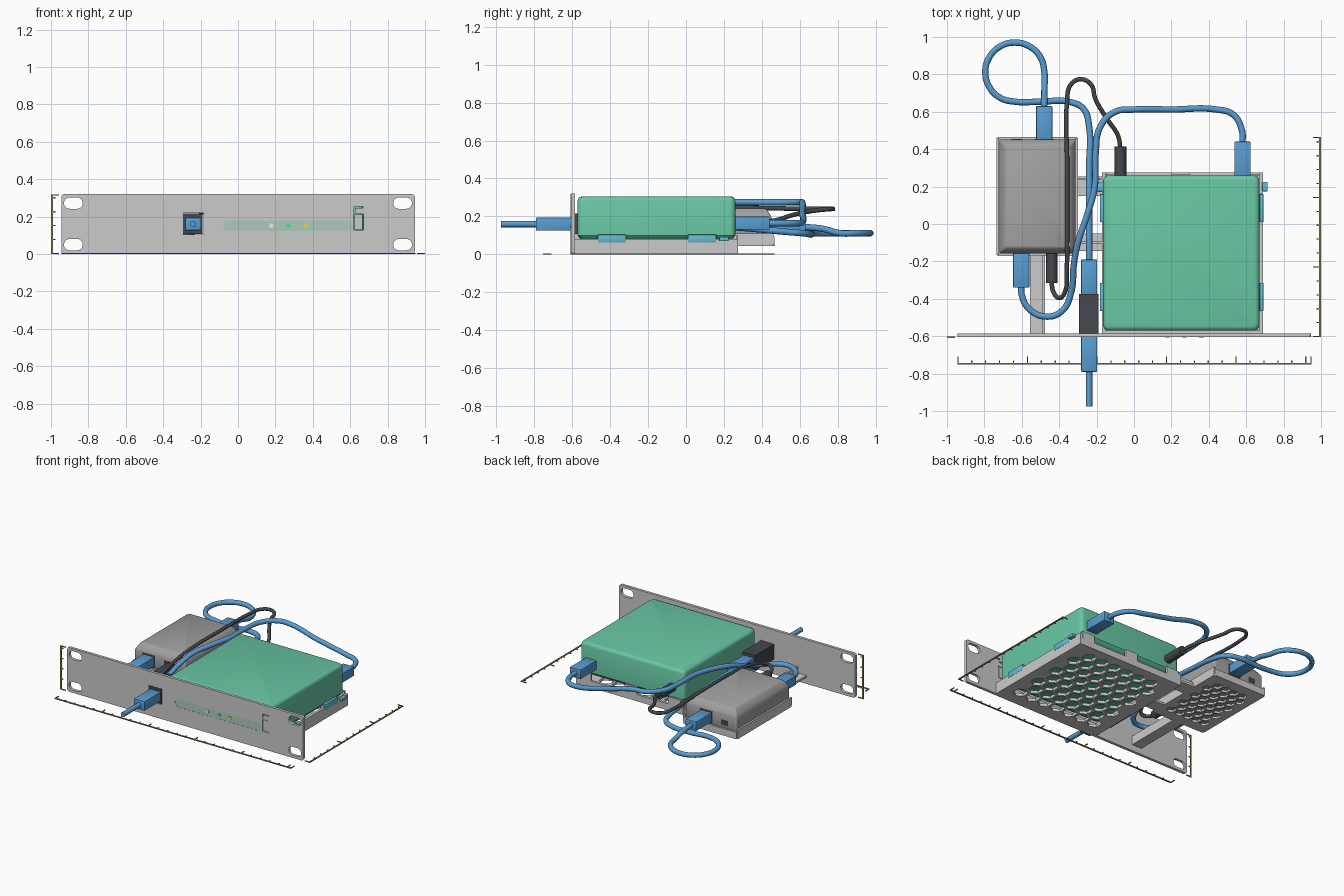
import bpy, bmesh, math
from mathutils import Vector


def material(name, rgb):
    m = bpy.data.materials.new(name)
    m.diffuse_color = (*rgb, 1)
    return m


GREEN = material("green", (0.14, 0.57, 0.37))
BLUE = material("blue", (0.10, 0.34, 0.65))
DARK = material("dark", (0.06, 0.065, 0.075))
CASE = material("case_grey", (0.36, 0.36, 0.36))
CYAN = material("cyan", (0.14, 0.50, 0.65))
BROWN = material("ruler_brown", (0.35, 0.26, 0.10))
PALE = material("pale_green", (0.42, 0.60, 0.50))
WHITE = material("lamp_white", (0.8, 0.85, 0.8))
LAMP = material("lamp_green", (0.05, 0.8, 0.3))
AMBER = material("lamp_amber", (0.8, 0.65, 0.1))


def add(name, data, mat=None):
    ob = bpy.data.objects.new(name, data)
    bpy.context.collection.objects.link(ob)
    if mat:
        data.materials.append(mat)
    return ob


def boxes(name, blocks, mat=None, bevel=0):
    """Blocks given as (x0, x1, y0, y1, z0, z1)."""
    bm = bmesh.new()
    for x0, x1, y0, y1, z0, z1 in blocks:
        vs = bmesh.ops.create_cube(bm, size=1)["verts"]
        bmesh.ops.scale(bm, vec=(x1 - x0, y1 - y0, z1 - z0), verts=vs)
        bmesh.ops.translate(bm, vec=((x0 + x1) / 2, (y0 + y1) / 2, (z0 + z1) / 2), verts=vs)
    if bevel:
        bmesh.ops.bevel(bm, geom=bm.edges[:], offset=bevel, segments=2, affect='EDGES', profile=0.5)
    me = bpy.data.meshes.new(name)
    bm.to_mesh(me)
    bm.free()
    return add(name, me, mat)


def rounded(x0, x1, y0, y1, r, n=6):
    pts = []
    for i, (cx, cy) in enumerate([(x1 - r, y1 - r), (x0 + r, y1 - r), (x0 + r, y0 + r), (x1 - r, y0 + r)]):
        for k in range(n + 1):
            a = math.pi / 2 * (i + k / n)
            pts.append((cx + r * math.cos(a), cy + r * math.sin(a)))
    return pts


def rect(x0, x1, y0, y1):
    return [(x0, y0), (x1, y0), (x1, y1), (x0, y1)]


def loft(name, x0, x1, y0, y1, r, profile, mat):
    """Rounded box built from stacked (inset, z) outlines."""
    bm = bmesh.new()
    rings = [[bm.verts.new((x, y, z)) for x, y in
              rounded(x0 + i, x1 - i, y0 + i, y1 - i, r)] for i, z in profile]
    for a, b in zip(rings, rings[1:]):
        for k in range(len(a)):
            j = (k + 1) % len(a)
            bm.faces.new((a[k], a[j], b[j], b[k]))
    bm.faces.new(rings[0][::-1])
    bm.faces.new(rings[-1])
    me = bpy.data.meshes.new(name)
    bm.to_mesh(me)
    bm.free()
    return add(name, me, mat)


def plate(name, outlines, thick, loc, upright=False, mat=None):
    """Flat plate: first outline is the edge, the others are holes."""
    cu = bpy.data.curves.new(name, 'CURVE')
    cu.dimensions, cu.fill_mode, cu.extrude = '2D', 'BOTH', thick / 2
    for pts in outlines:
        s = cu.splines.new('POLY')
        s.points.add(len(pts) - 1)
        for p, (x, y) in zip(s.points, pts):
            p.co = (x, y, 0, 1)
        s.use_cyclic_u = True
    ob = add(name, cu, mat)
    ob.location = loc
    if upright:
        ob.rotation_euler.x = math.pi / 2
    return ob


def cable(name, pts, r, mat):
    cu = bpy.data.curves.new(name, 'CURVE')
    cu.dimensions, cu.bevel_depth, cu.bevel_resolution = '3D', r, 4
    cu.use_fill_caps, cu.resolution_u = True, 10
    s = cu.splines.new('BEZIER')
    s.bezier_points.add(len(pts) - 1)
    for b, p in zip(s.bezier_points, pts):
        b.co = p
        b.handle_left_type = b.handle_right_type = 'AUTO'
    return add(name, cu, mat)


def hexes(x0, x1, y0, y1, pitch, r):
    """Honeycomb holes that fit inside the rectangle."""
    holes, dy = [], pitch * math.sqrt(3) / 2
    rows = int((y1 - y0 - 2 * r) / dy) + 1
    cols = int((x1 - x0 - 2 * r) / pitch) + 1
    ya = (y0 + y1 - (rows - 1) * dy) / 2
    for j in range(rows):
        n = cols - j % 2
        xa = (x0 + x1 - (n - 1) * pitch) / 2
        for i in range(n):
            holes.append([(xa + i * pitch + r * math.sin(k * math.pi / 3),
                           ya + j * dy + r * math.cos(k * math.pi / 3)) for k in range(6)])
    return holes


# Front rack panel with slots, socket opening and reset tab
slots = [rounded(sx * 0.88 - 0.05, sx * 0.88 + 0.05, z - 0.03, z + 0.03, 0.029)
         for sx in (-1, 1) for z in (0.05, 0.272)]
hook = [(0.62, 0.222), (0.626, 0.222), (0.626, 0.247), (0.668, 0.247), (0.668, 0.253), (0.62, 0.253)]
window = rounded(-0.08, 0.61, 0.123, 0.18, 0.028)
plate("front_panel", [rounded(-0.945, 0.945, 0.0, 0.32, 0.015)] + slots +
      [rect(-0.295, -0.185, 0.105, 0.218), hook, rect(0.618, 0.67, 0.128, 0.215), window],
      0.02, (0, -0.595, 0), True)
boxes("reset_tab", [(0.622, 0.666, -0.601, -0.585, 0.132, 0.211)])
plate("light_window", [window], 0.018, (0, -0.595, 0), True, PALE)
for nm, x, m in (("white", 0.178, WHITE), ("green", 0.27, LAMP), ("amber", 0.36, AMBER)):
    plate("lamp_" + nm, [rounded(x - 0.012, x + 0.012, 0.14, 0.164, 0.0119)], 0.012, (0, -0.601, 0), True, m)

# Large tray with honeycomb floor and low walls
plate("large_tray_floor", [rect(-0.17, 0.69, -0.585, 0.275)] + hexes(-0.12, 0.64, -0.54, 0.23, 0.105, 0.05),
      0.02, (0, 0, 0.01))
boxes("large_tray_walls", [(-0.17, -0.152, -0.585, 0.275, 0.018, 0.082),
                           (0.672, 0.69, -0.585, 0.275, 0.018, 0.082),
                           (-0.152, 0.672, 0.258, 0.275, 0.018, 0.048),
                           (-0.152, 0.672, -0.585, -0.57, 0.018, 0.08)])
boxes("large_tray_rear_stops", [(x - 0.05, x + 0.05, 0.262, 0.275, 0.04, 0.1) for x in (-0.1, 0.25, 0.62)])

# Green device and its clips
loft("green_device", -0.165, 0.67, -0.57, 0.26, 0.03,
     [(0.03, 0.075), (0.012, 0.083), (0, 0.1), (0, 0.283), (0.004, 0.295), (0.011, 0.302), (0.022, 0.306)], GREEN)
boxes("device_clips", [(x, x + 0.02, y, y + 0.15, 0.062, 0.105)
                       for x in (-0.183, 0.672) for y in (-0.465, 0.01)], CYAN, 0.004)
boxes("device_lugs", [(0.685, 0.715, 0.175, 0.225, 0.07, 0.092), (-0.2, -0.165, 0.175, 0.225, 0.07, 0.092)],
      CYAN, 0.004)

# Small tray, links to the large tray, and support beam
plate("small_tray_floor", [rounded(-0.735, -0.3, -0.17, 0.465, 0.015)] +
      hexes(-0.70, -0.335, -0.13, 0.42, 0.07, 0.034), 0.016, (0, 0, 0.053))
boxes("small_tray_walls", [(-0.735, -0.722, -0.165, 0.46, 0.055, 0.11), (-0.313, -0.3, -0.165, 0.46, 0.055, 0.11),
                           (-0.73, -0.305, 0.452, 0.465, 0.055, 0.095), (-0.73, -0.305, -0.17, -0.157, 0.055, 0.095)])
boxes("tray_links", [(-0.305, -0.165, y0, y1, 0.045, 0.061) for y0, y1 in ((-0.145, -0.05), (0.15, 0.255))] +
      [(-0.305, -0.165, y, y + 0.012, 0.055, 0.085) for y in (-0.105, 0.235)])
boxes("support_beam", [(-0.555, -0.475, -0.587, -0.165, 0.045, 0.06), (-0.49, -0.475, -0.587, -0.165, 0.055, 0.11)])

# Grey device with sloped top and dark ports
loft("grey_device", -0.72, -0.312, -0.157, 0.452, 0.012,
     [(0.006, 0.06), (0, 0.07), (0, 0.19), (0.006, 0.205), (0.026, 0.236), (0.036, 0.242)], CASE)
boxes("grey_device_ports", [(-0.655, -0.6, 0.44, 0.454, 0.115, 0.15), (-0.53, -0.43, 0.44, 0.454, 0.1, 0.187),
                            (-0.655, -0.555, -0.159, -0.14, 0.1, 0.187), (-0.48, -0.4, -0.159, -0.14, 0.105, 0.175)], DARK)

# Socket and data plugs
boxes("panel_socket", [(-0.293, -0.19, -0.604, -0.375, 0.107, 0.216)], DARK)


def data_plug(name, x, y0, y1, z):
    boxes(name, [(x - 0.043, x + 0.043, y0, y1, z - 0.034, z + 0.034)], BLUE, 0.004)


data_plug("front_plug", -0.24, -0.79, -0.595, 0.16)
data_plug("socket_rear_plug", -0.24, -0.385, -0.19, 0.16)
data_plug("grey_rear_plug", -0.48, 0.44, 0.63, 0.145)
data_plug("grey_front_plug", -0.603, -0.34, -0.15, 0.145)
data_plug("green_rear_plug", 0.58, 0.25, 0.44, 0.165)

# Data cables
cable("front_cable", [(-0.24, -0.975, 0.16), (-0.24, -0.78, 0.16)], 0.017, BLUE)
loop = [(-0.637 + 0.158 * math.cos(a), 0.812 + 0.158 * math.sin(a), 0.112)
        for a in (math.radians(d) for d in range(-90, -361, -30))]
cable("looped_cable", [(-0.24, -0.2, 0.16), (-0.24, 0, 0.16), (-0.24, 0.3, 0.14), (-0.24, 0.52, 0.12),
                       (-0.27, 0.615, 0.112), (-0.35, 0.654, 0.108), (-0.5, 0.654, 0.105)] + loop +
      [(-0.479, 0.72, 0.135), (-0.48, 0.62, 0.145)], 0.017, BLUE)
cable("long_cable", [(0.58, 0.43, 0.165), (0.577, 0.5, 0.165), (0.53, 0.585, 0.165), (0.44, 0.612, 0.17),
                     (0.2, 0.612, 0.22), (0, 0.612, 0.27), (-0.1, 0.6, 0.275), (-0.18, 0.52, 0.275),
                     (-0.205, 0.38, 0.275), (-0.21, 0.2, 0.275), (-0.25, 0.05, 0.27), (-0.3, -0.1, 0.25),
                     (-0.322, -0.22, 0.21), (-0.335, -0.36, 0.165), (-0.385, -0.465, 0.145),
                     (-0.47, -0.495, 0.145), (-0.56, -0.455, 0.145), (-0.6, -0.38, 0.145), (-0.603, -0.33, 0.145)],
      0.017, BLUE)

# Power cable and its plugs
cable("power_cable", [(-0.44, -0.3, 0.14), (-0.432, -0.36, 0.145), (-0.4, -0.395, 0.16), (-0.368, -0.36, 0.185),
                      (-0.36, -0.26, 0.215), (-0.358, 0, 0.245), (-0.358, 0.35, 0.245), (-0.358, 0.65, 0.24),
                      (-0.338, 0.745, 0.24), (-0.285, 0.774, 0.24), (-0.23, 0.745, 0.238), (-0.207, 0.67, 0.23),
                      (-0.15, 0.57, 0.21), (-0.085, 0.47, 0.18), (-0.072, 0.4, 0.17)], 0.012, DARK)
cable("green_power_plug", [(-0.072, 0.25, 0.17), (-0.072, 0.415, 0.17)], 0.031, DARK)
cable("grey_power_plug", [(-0.44, -0.315, 0.14), (-0.44, -0.15, 0.14)], 0.03, DARK)


# Rulers with short and long ticks
def ticks(start, end, step=0.0744):
    n = int((end - start) / step)
    return [(start + i * step, 0.036 if i % 5 == 0 else 0.016) for i in range(n + 1)] + [(end, 0.036)]


w = 0.003
boxes("width_ruler", [(-0.945, 0.95, -0.752, -0.742, 0, 0.006)] +
      [(x - w, x + w, -0.745, -0.745 + l, 0, 0.006) for x, l in ticks(-0.942, 0.947)], BROWN)
boxes("depth_ruler", [(0.99, 1.0, -0.605, 0.465, 0, 0.006)] +
      [(0.993 - l, 0.993, y - w, y + w, 0, 0.006) for y, l in ticks(-0.602, 0.462)], BROWN)
boxes("height_ruler", [(-1.0, -0.99, -0.609, -0.602, 0, 0.318)] +
      [(-0.993, -0.993 + l, -0.609, -0.602, z - w, z + w) for z, l in ticks(0.003, 0.315)], BROWN)

# Convert curves to meshes and smooth the round parts
bpy.ops.object.select_all(action='SELECT')
bpy.context.view_layer.objects.active = bpy.data.objects["front_panel"]
bpy.ops.object.convert(target='MESH')
bpy.ops.object.shade_smooth_by_angle(angle=math.radians(35))
